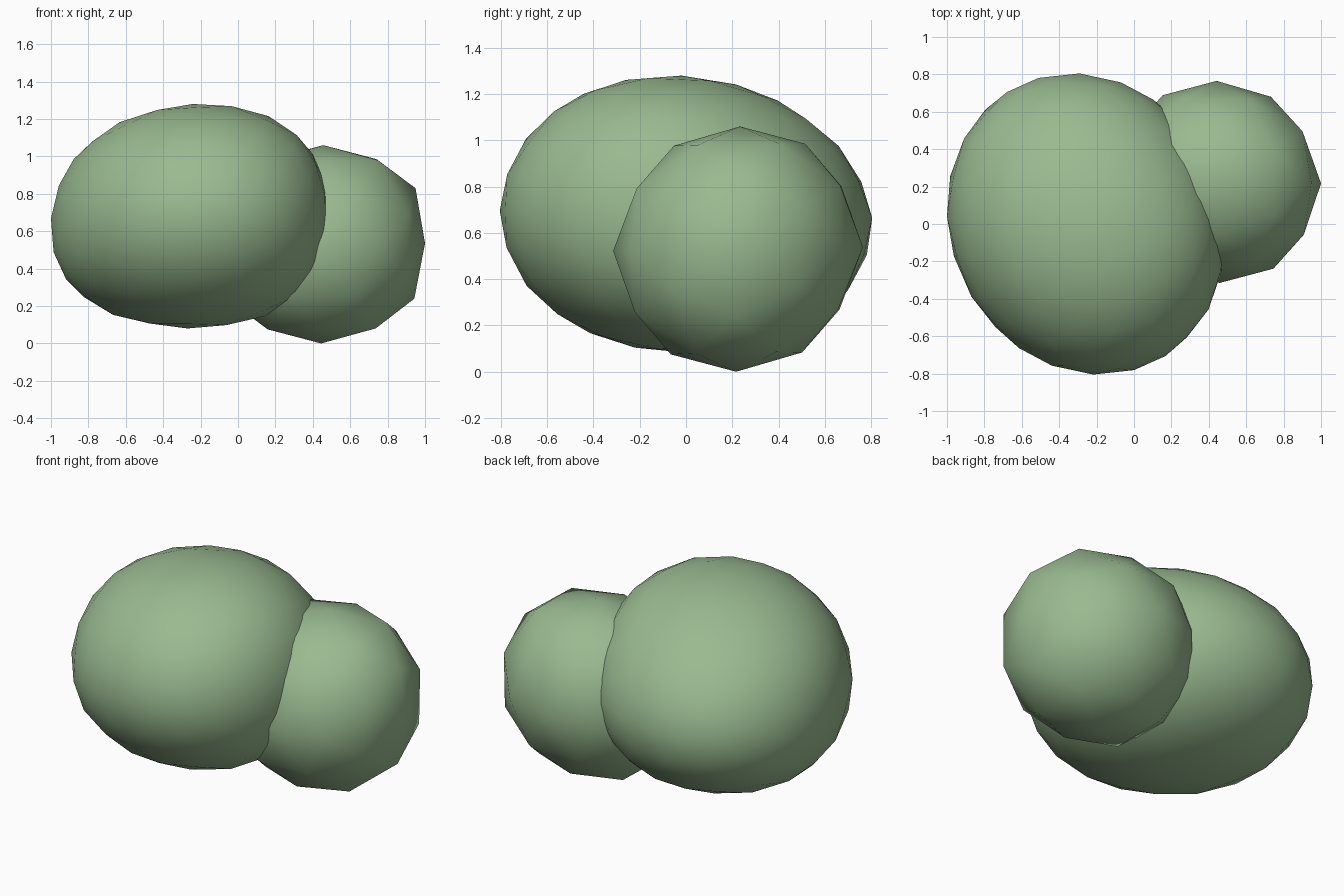
import bpy, bmesh, math
from mathutils import Matrix, Vector

if "Cube" in bpy.data.objects:
    bpy.data.objects.remove(bpy.data.objects["Cube"])

leaf = bpy.data.materials.new("leaf_green")
leaf.diffuse_color = (0.32, 0.49, 0.28, 1)
leaf.use_nodes = True
leaf.node_tree.nodes["Principled BSDF"].inputs["Base Color"].default_value = leaf.diffuse_color


def clump(name, subdivisions, centre, radii, lean, square, lump):
    """Smooth uneven icosphere: lean = xy, xz, yz skew,
    square = fuller xz corners, lump = one-sided xz and yz swelling."""
    bm = bmesh.new()
    bmesh.ops.create_icosphere(bm, subdivisions=subdivisions, radius=1)
    # turn the ball so that edge midpoints lie on the main axes
    turn = Matrix.Rotation(math.pi / 2, 3, 'Z') @ Matrix.Rotation(-math.atan(0.618034), 3, 'Y')
    xy, xz, yz = (k / 2 for k in lean)
    skew = Matrix(((1, xy, xz), (xy, 1, yz), (xz, yz, 1)))
    shape = Matrix.Diagonal(Vector(radii)) @ skew
    for v in bm.verts:
        d = turn @ v.co
        x, y, z = d
        swell = 1 + square * x * x * z * z + lump[0] * x * z * (z - x) + lump[1] * y * z * (y + z)
        v.co = shape @ d * swell + Vector(centre)
    for f in bm.faces:
        f.smooth = True
    mesh = bpy.data.meshes.new(name)
    bm.to_mesh(mesh)
    bm.free()
    mesh.materials.append(leaf)
    obj = bpy.data.objects.new(name, mesh)
    bpy.context.collection.objects.link(obj)
    return obj


# large and small rounded bush clumps
clump("large_bush", 3, (-0.255, 0, 0.68), (0.745, 0.805, 0.60), (-0.10, 0.04, -0.05), 0.14, (0.05, -0.035))
clump("small_bush", 2, (0.45, 0.225, 0.53), (0.55, 0.54, 0.53), (-0.03, 0.02, 0.03), 0.30, (0, 0))
